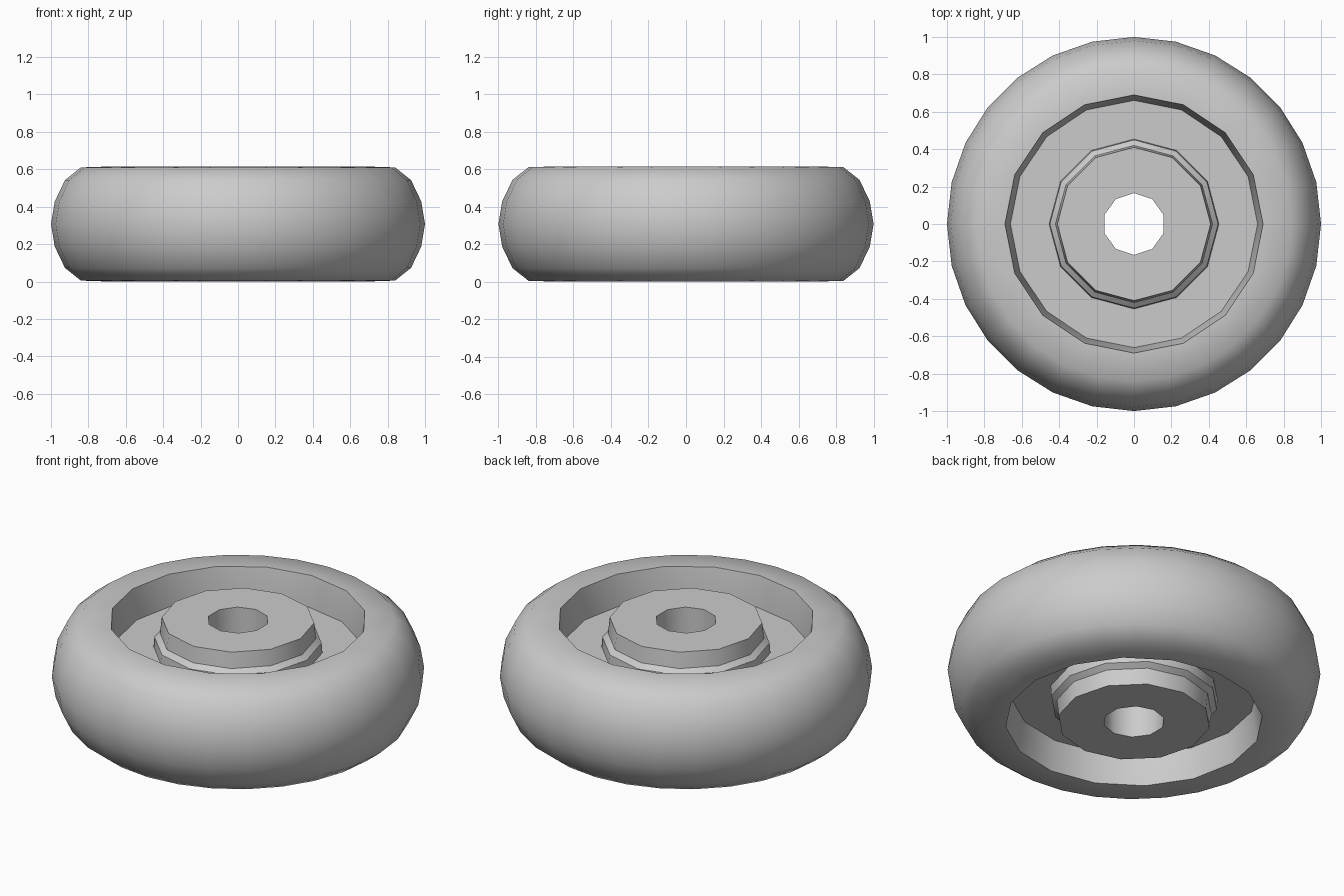
import bpy
import bmesh
import math

cube = bpy.data.objects.get("Cube")
if cube:
    bpy.data.objects.remove(cube, do_unlink=True)

HEIGHT = 0.615
MID = HEIGHT / 2

grey = bpy.data.materials.new("plain grey")
grey.use_nodes = True
grey.diffuse_color = (0.6, 0.6, 0.6, 1)
grey.node_tree.nodes["Principled BSDF"].inputs["Base Color"].default_value = (0.6, 0.6, 0.6, 1)


def stitch(bm, a, b):
    """Join two rings of vertices, which may differ in count."""
    if len(a) == len(b):
        for i in range(len(a)):
            j = (i + 1) % len(a)
            bm.faces.new((a[i], a[j], b[j], b[i]))
        return
    i = j = 0
    while i < len(a) or j < len(b):
        va, vb = a[i % len(a)], b[j % len(b)]
        if j >= len(b) or (i < len(a) and (i + 1) / len(a) <= (j + 1) / len(b)):
            i += 1
            bm.faces.new((va, a[i % len(a)], vb))
        else:
            j += 1
            bm.faces.new((va, b[j % len(b)], vb))


def turned(name, upper, angle=40):
    """Revolve (radius, height above middle, sides) rings, mirrored about mid height."""
    lower = [(r, -z, n) for r, z, n in reversed(upper) if z > 0]
    bm = bmesh.new()
    rings = []
    for r, z, n in upper + lower:
        steps = [math.pi / 2 + math.tau * k / n for k in range(n)]
        rings.append([bm.verts.new((r * math.cos(t), r * math.sin(t), MID + z)) for t in steps])
    for k, ring in enumerate(rings):
        stitch(bm, ring, rings[(k + 1) % len(rings)])
    bmesh.ops.recalc_face_normals(bm, faces=bm.faces)
    mesh = bpy.data.meshes.new(name)
    bm.to_mesh(mesh)
    bm.free()
    mesh.materials.append(grey)
    obj = bpy.data.objects.new(name, mesh)
    bpy.context.collection.objects.link(obj)
    bpy.ops.object.select_all(action='DESELECT')
    obj.select_set(True)
    bpy.context.view_layer.objects.active = obj
    bpy.ops.object.shade_smooth_by_angle(angle=math.radians(angle))
    return obj


# Rounded tyre with a flat side wall and a slightly flared inner wall
turned("tyre", [(0.66, 0.13, 16), (0.69, MID, 16), (0.84, MID - 0.005, 28),
                (0.925, 0.235, 28), (0.98, 0.12, 28), (1.0, 0, 28)])

# Recessed web between tyre and hub
turned("web_disc", [(0.3, 0.132, 16), (0.67, 0.132, 16)])

# Hub with a stepped foot and an axle hole
turned("hub", [(0.165, MID, 10), (0.41, MID, 12), (0.42, 0.215, 12),
               (0.45, 0.19, 12), (0.455, 0.12, 12)])
